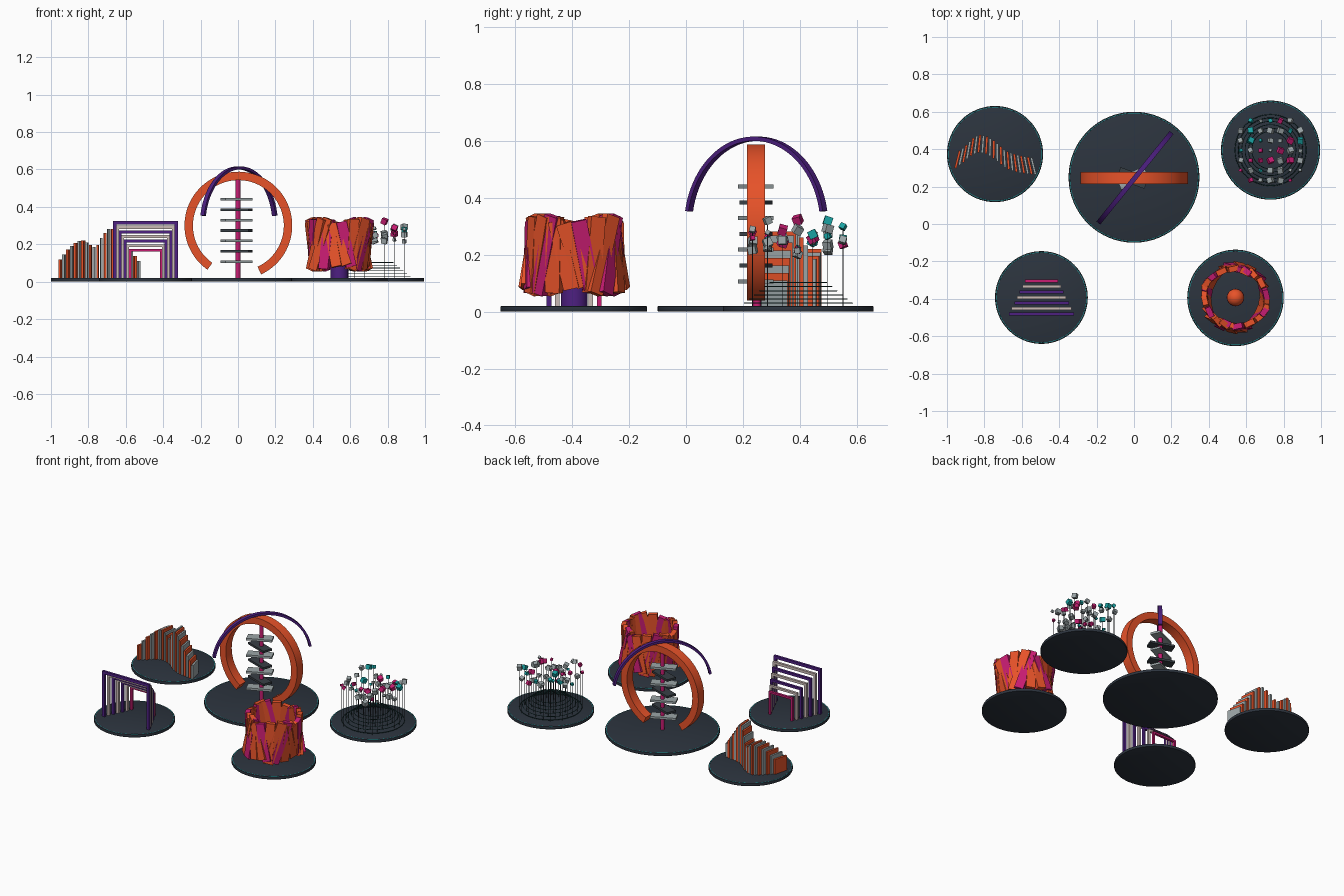
import bpy, bmesh, random
from math import sin, cos, pi, radians
from mathutils import Matrix, Vector, Euler

if "Cube" in bpy.data.objects:
    bpy.data.objects.remove(bpy.data.objects["Cube"])

random.seed(4)

COLORS = {
    "dark": (.025, .034, .048), "orange": (.8, .085, .022), "purple": (.075, .014, .22),
    "magenta": (.58, .012, .17), "grey": (.33, .38, .39), "teal": (.01, .36, .36),
    "cream": (.6, .5, .47), "charcoal": (.04, .05, .06), "deep_teal": (.01, .06, .06)}
MATS = {}
for key, c in COLORS.items():
    MATS[key] = bpy.data.materials.new(key)
    MATS[key].diffuse_color = (*c, 1)


def finish(name, bm, color, smooth=False):
    bmesh.ops.recalc_face_normals(bm, faces=bm.faces)
    me = bpy.data.meshes.new(name)
    bm.to_mesh(me)
    bm.free()
    ob = bpy.data.objects.new(name, me)
    bpy.context.collection.objects.link(ob)
    me.materials.append(MATS[color])
    if smooth:
        bpy.context.view_layer.objects.active = ob
        ob.select_set(True)
        bpy.ops.object.shade_smooth_by_angle(angle=radians(35))
        ob.select_set(False)
    return ob


def box(name, loc, size, color, rot=(0, 0, 0)):
    bm = bmesh.new()
    m = Matrix.LocRotScale(Vector(loc), Euler(rot), Vector(size))
    bmesh.ops.create_cube(bm, size=1, matrix=m)
    return finish(name, bm, color)


def cylinder(name, x, y, z0, z1, r, color, seg=64, bevel=0):
    bm = bmesh.new()
    bmesh.ops.create_cone(bm, cap_ends=True, segments=seg, radius1=r, radius2=r,
                          depth=z1 - z0, matrix=Matrix.Translation((x, y, (z0 + z1) / 2)))
    if bevel:
        rim = [e for e in bm.edges if abs(e.verts[0].co.z - e.verts[1].co.z) < 1e-6]
        bmesh.ops.bevel(bm, geom=rim, offset=bevel, segments=2, affect='EDGES', profile=.5)
    return finish(name, bm, color, True)


def arc_band(name, center, r_in, r_out, width, a0, a1, yaw, color, seg=64):
    """Upright arc with a rectangular section, turned about z by yaw."""
    bm = bmesh.new()
    m = Matrix.Translation(center) @ Matrix.Rotation(yaw, 4, 'Z')
    rings = []
    for i in range(seg + 1):
        a = radians(a0 + (a1 - a0) * i / seg)
        rings.append([bm.verts.new(m @ Vector((r * cos(a), w * width / 2, r * sin(a))))
                      for r, w in ((r_in, -1), (r_out, -1), (r_out, 1), (r_in, 1))])
    for p, q in zip(rings, rings[1:]):
        for k in range(4):
            bm.faces.new((p[k], p[(k + 1) % 4], q[(k + 1) % 4], q[k]))
    bm.faces.new(rings[0])
    bm.faces.new(rings[-1])
    return finish(name, bm, color, True)


def hoop(name, x, y, z, r, minor, color):
    bpy.ops.mesh.primitive_torus_add(location=(x, y, z), major_radius=r, minor_radius=minor,
                                     major_segments=64, minor_segments=6)
    ob = bpy.context.object
    ob.name = name
    ob.data.materials.append(MATS[color])
    ob.select_set(False)


def lerp_list(vals, t):
    f = t * (len(vals) - 1)
    i = min(int(f), len(vals) - 2)
    return vals[i] + (vals[i + 1] - vals[i]) * (f - i)


# Round bases with a thin inlaid rim
for label, x, y, r in (("centre", 0, .25, .35), ("fin", -.743, .374, .257),
                       ("cloud", .73, .395, .265), ("arch", -.495, -.393, .248),
                       ("plank", .5425, -.395, .258)):
    cylinder(label + "_base", x, y, 0, .02, r, "dark", 64, .004)
    hoop(label + "_base_rim", x, y, .0185, r - .007, .0022, "teal")

# Centre: open ring, diagonal arc, pole with slabs
arc_band("open_ring", (.002, .246, .3), .243, .288, .063, -65, 235, 0, "orange", 80)
arc_band("diagonal_arc", (.005, .247, .3), .301, .316, .026, 10, 170, radians(51), "purple")
cylinder("pole", 0, .25, .015, .55, .0135, "magenta", 20)
for i in range(7):
    light = i % 2 == 0
    box("pole_slab", (-.008, .246, .107 + i * .0555), (.16, .065, .014),
        "grey" if light else "charcoal", (0, 0, radians(24 if light else -20)))

# Back left: wave of upright fins
heights = (.12, .17, .205, .225, .2, .18, .25, .29, .265, .21, .16, .11)
centres = (.345, .375, .41, .43, .425, .405, .375, .345, .33, .32, .315, .31)
N = 22
for i in range(N):
    t = i / (N - 1)
    h = lerp_list(heights, t)
    box("fin", (-.943 + .405 * t, lerp_list(centres, t), .018 + (h - .018) / 2),
        (.012, .095, h - .018), "orange" if i % 2 == 0 else "grey",
        (0, 0, radians(-14 + 28 * t)))

# Front left: nested receding arches
arch_colors = ("purple", "cream", "purple", "cream", "purple", "cream", "magenta")
for i, c in enumerate(arch_colors):
    hw, top, y = .174 - .0142 * i, .325 - .025 * i, -.482 + .0295 * i
    th, d = .019 - .001 * i, .016
    for s in (-1, 1):
        box("arch_post", (-.494 + s * (hw - th / 2), y, (top + .018) / 2),
            (th, d, top - .018), c)
    box("arch_beam", (-.494, y, top - th / 2), (2 * hw, d, th), c)

# Front right: ring of leaning planks around a pedestal and ball
PX, PY = .5425, -.393
N = 28
for i in range(N):
    a = 2 * pi * i / N
    length = .235 + .055 * sin(2 * a) ** 2
    tilt = .33 * cos(4 * a)
    lean = .12 * cos(2 * a + .5)
    rot = Matrix.Rotation(a, 3, 'Z') @ Matrix.Rotation(tilt, 3, 'X') @ Matrix.Rotation(lean, 3, 'Y')
    box("plank", (PX + .155 * cos(a), PY + .16 * sin(a), .2), (.03, .056, length),
        "magenta" if i % 3 == 1 else "orange", rot.to_euler())
cylinder("pedestal", PX, PY, .015, .16, .047, "purple", 40)
bm = bmesh.new()
bmesh.ops.create_uvsphere(bm, u_segments=32, v_segments=16, radius=.046,
                          matrix=Matrix.Translation((PX, PY, .2)))
finish("ball", bm, "orange", True)

# Back right: floating cubes on thin rods above stepped hoops
for ix in range(-3, 4):
    for iy in range(-3, 4):
        if ix * ix + iy * iy > 14:
            continue
        x, y = .73 + ix * .053, .393 + iy * .053
        z = .26 + .045 * sin(ix * 1.1 + .6) * cos(iy * 1.3) + random.uniform(-.025, .025)
        s = random.choice((.015, .02, .024, .029))
        box("cube", (x, y, z), (s, s, s),
            random.choice(("grey", "grey", "teal", "magenta")),
            [random.uniform(-.5, .5) for _ in range(3)])
        cylinder("cube_rod", x, y, .018, z, .0013, "charcoal", 6)
for i in range(6):
    hoop("hoop", .73, .395, .03 + .0145 * i, .19 - .018 * i, .002, "deep_teal")

for m in bpy.data.materials:
    if m.users and not m.is_grease_pencil:
        m.use_nodes = True
        m.node_tree.nodes["Principled BSDF"].inputs["Base Color"].default_value = m.diffuse_color
